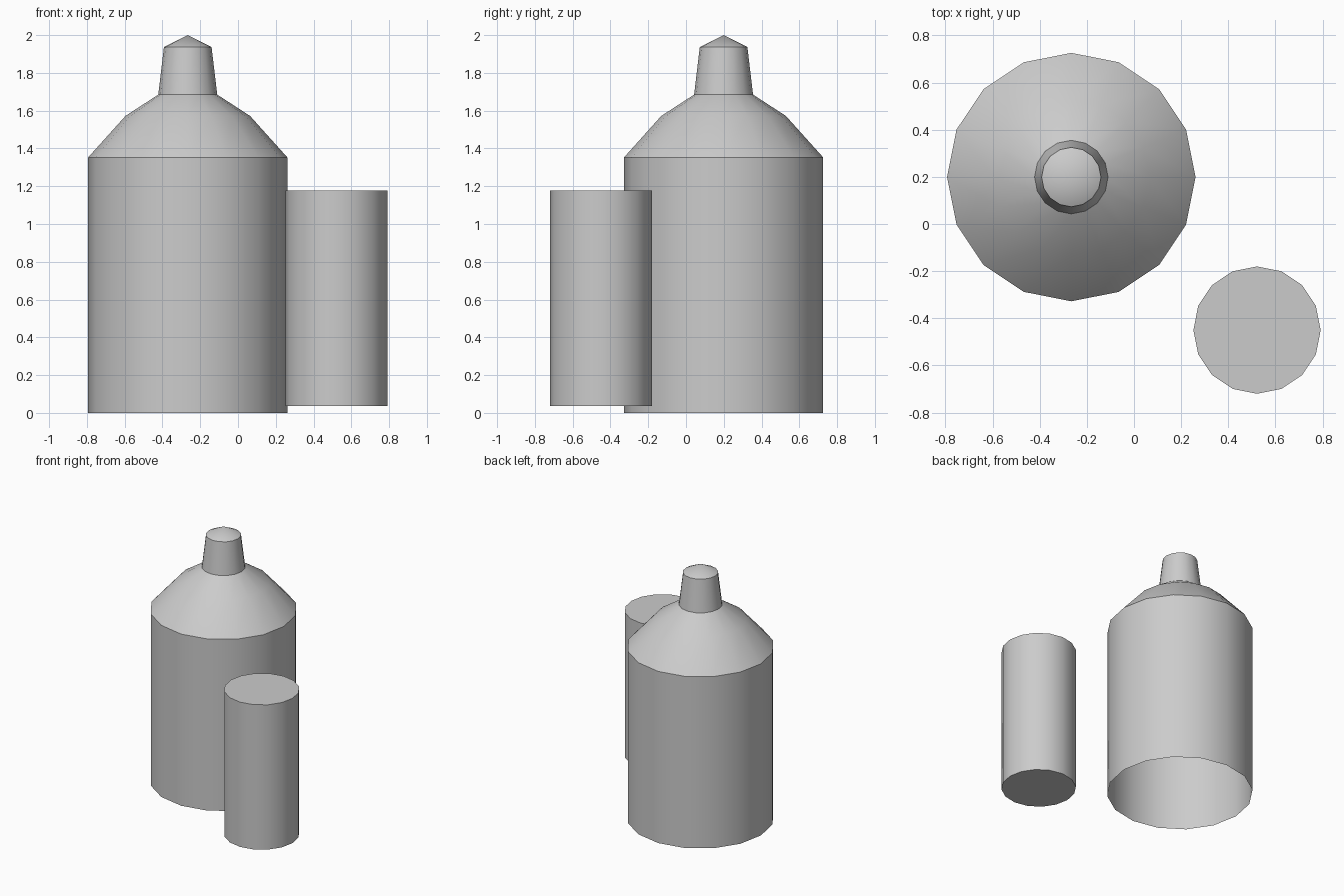
import bpy
import bmesh
from math import cos, sin, tau, radians

SIDES = 16

cube = bpy.data.objects.get("Cube")
if cube:
    bpy.data.objects.remove(cube, do_unlink=True)

# One plain grey for everything
grey = bpy.data.materials.new("plain_grey")
grey.use_nodes = True
colour = (0.6, 0.6, 0.6, 1.0)
grey.diffuse_color = colour
grey.node_tree.nodes["Principled BSDF"].inputs["Base Color"].default_value = colour


def lathe(name, profile, centre, cap_ends=False):
    """Turn a (radius, height) profile, listed bottom to top, around z."""
    bm = bmesh.new()
    rings = []
    for r, z in profile:
        if r == 0:
            rings.append([bm.verts.new((0, 0, z))] * SIDES)
        else:
            rings.append([bm.verts.new((r * cos(tau * i / SIDES), r * sin(tau * i / SIDES), z))
                          for i in range(SIDES)])
    for low, high in zip(rings, rings[1:]):
        for i in range(SIDES):
            j = (i + 1) % SIDES
            corners = [low[i], low[j], high[j], high[i]]
            bm.faces.new(list(dict.fromkeys(corners)))
    if cap_ends:
        bm.faces.new(rings[0][::-1])
        bm.faces.new(rings[-1])
    mesh = bpy.data.meshes.new(name)
    bm.to_mesh(mesh)
    bm.free()
    mesh.materials.append(grey)
    obj = bpy.data.objects.new(name, mesh)
    obj.location = (*centre, 0)
    bpy.context.collection.objects.link(obj)
    bpy.ops.object.select_all(action="DESELECT")
    obj.select_set(True)
    bpy.context.view_layer.objects.active = obj
    bpy.ops.object.shade_smooth_by_angle(angle=radians(30))
    return obj


# Bottle with open base, sloped shoulder, tapered neck and pointed cap
lathe("bottle",
      [(0.527, 0), (0.527, 1.353), (0.33, 1.572), (0.156, 1.685), (0.126, 1.937), (0, 2.0)],
      (-0.266, 0.199))

# Closed cup standing beside it, slightly raised
lathe("cup", [(0.27, 0.036), (0.27, 1.177)], (0.522, -0.45), cap_ends=True)
